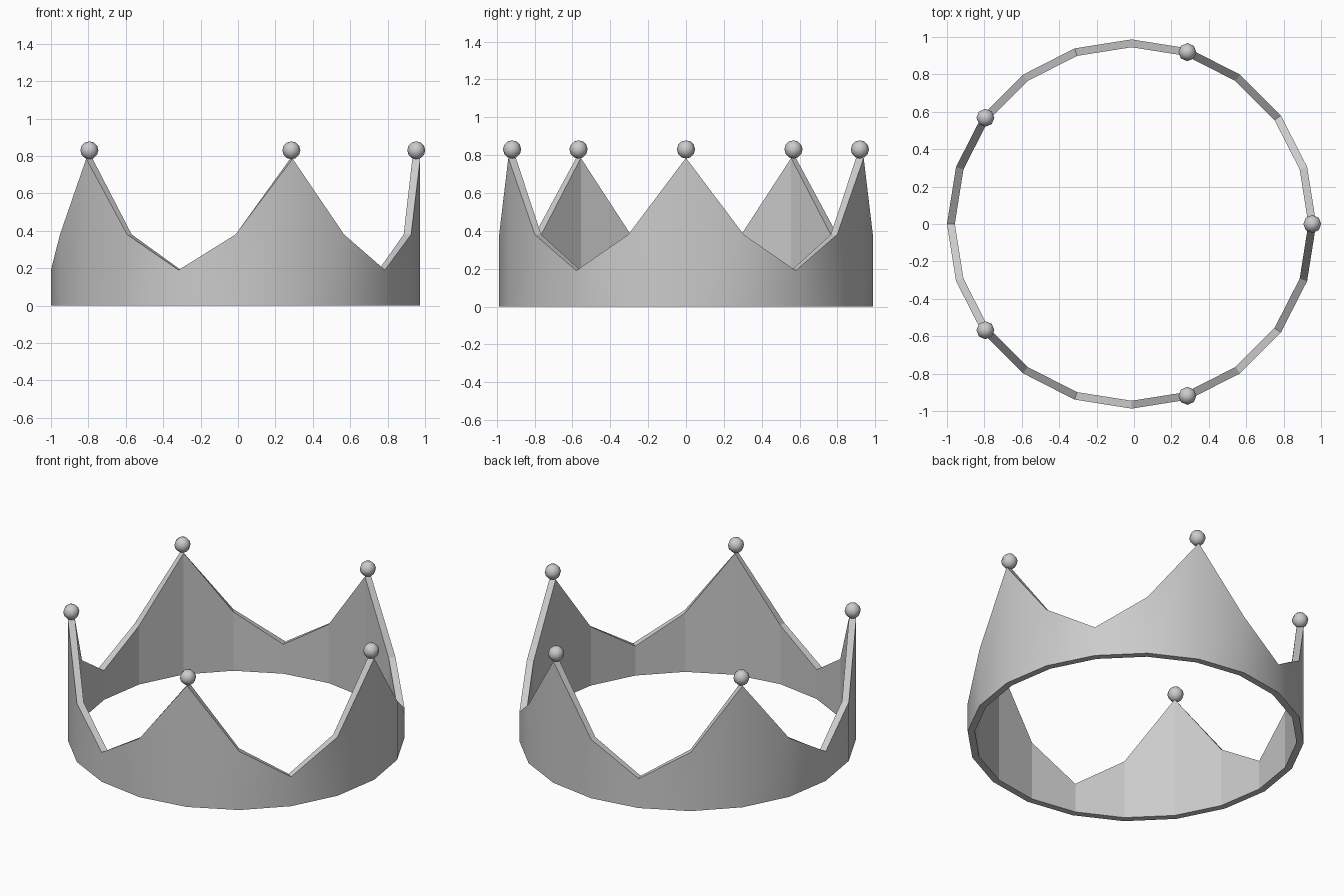
import bpy, bmesh, math

if "Cube" in bpy.data.objects:
    bpy.data.objects.remove(bpy.data.objects["Cube"])

CX = -0.013                      # ring centre, so ring plus beads span -1..1
R_OUT, R_IN = 0.987, 0.945
SIDES = 20
HEIGHTS = [0.785, 0.38, 0.19, 0.38]   # point, shoulder, valley, shoulder


def polar(r, i, z):
    a = 2 * math.pi * i / SIDES
    return (CX + r * math.cos(a), r * math.sin(a), z)


def add_object(name, bm):
    mesh = bpy.data.meshes.new(name)
    bm.to_mesh(mesh)
    bm.free()
    obj = bpy.data.objects.new(name, mesh)
    bpy.context.collection.objects.link(obj)
    return obj


# Band: thin 20-sided wall rising into five points
bm = bmesh.new()
sections = []
for i in range(SIDES):
    h = HEIGHTS[i % 4]
    sections.append([bm.verts.new(polar(r, i, z)) for r, z in
                     ((R_OUT, 0), (R_OUT, h), (R_IN, h), (R_IN, 0))])
for i in range(SIDES):
    a, b = sections[i], sections[(i + 1) % SIDES]
    for k in range(4):
        n = (k + 1) % 4
        face = bm.faces.new((a[k], b[k], b[n], a[n]))
        face.smooth = k == 0     # outside smooth, inside and rims flat
bmesh.ops.recalc_face_normals(bm, faces=bm.faces)
for e in bm.edges:               # keep the rims crisp
    e.smooth = all(f.smooth for f in e.link_faces)
add_object("crown_band", bm)

# Beads: one low-poly ball on each point
for n in range(5):
    bm = bmesh.new()
    bmesh.ops.create_uvsphere(bm, u_segments=8, v_segments=6, radius=0.048)
    for f in bm.faces:
        f.smooth = True
    bead = add_object(f"bead_{n + 1}", bm)
    bead.location = polar((R_OUT + R_IN) / 2, n * 4, 0.83)
